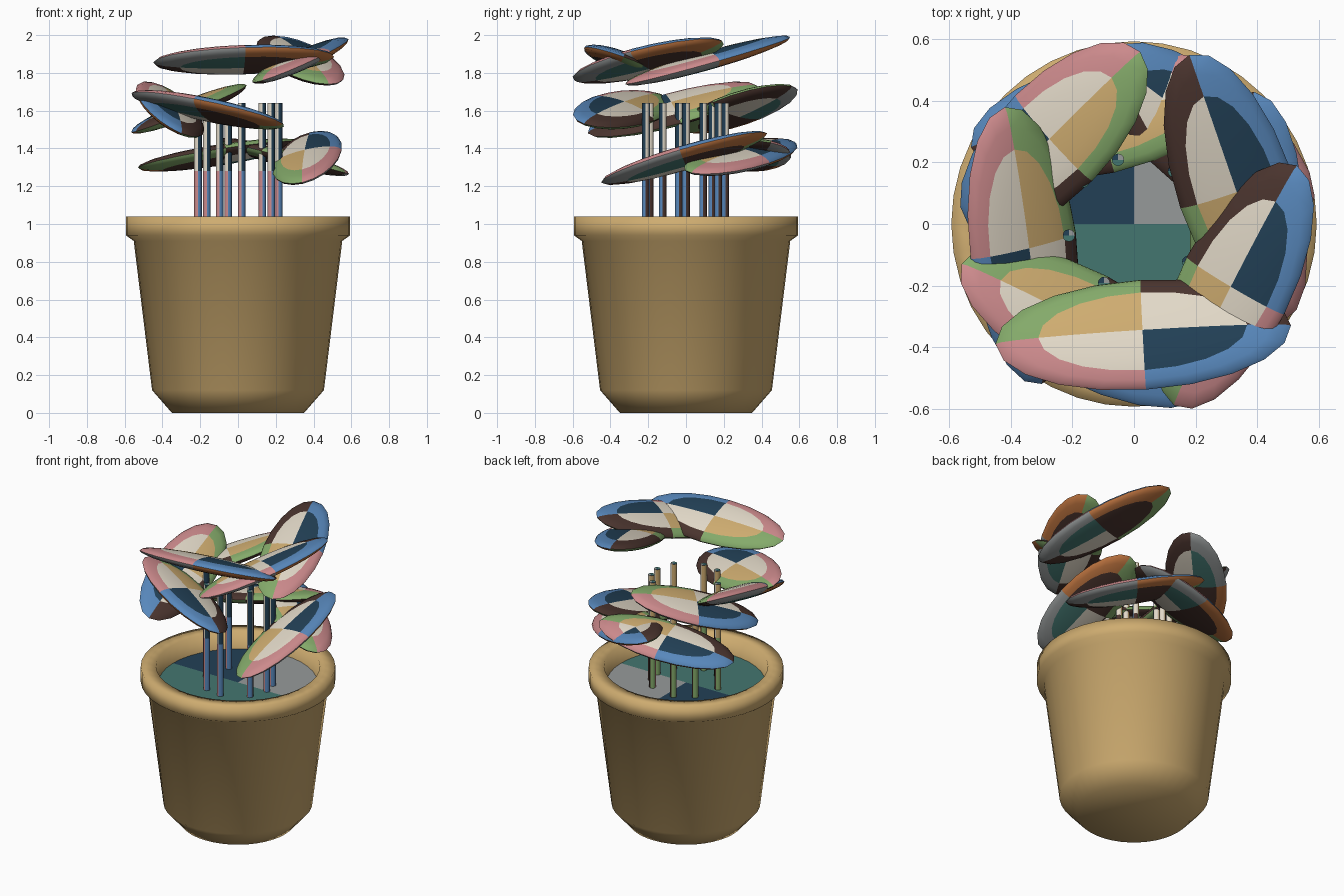
import bpy, bmesh, math
from mathutils import Vector, Matrix

if "Cube" in bpy.data.objects:
    bpy.data.objects.remove(bpy.data.objects["Cube"])

# ---- palette (sRGB bytes converted to linear) ----
RGB = {
    "gold": (206, 172, 112), "white": (226, 217, 200), "navy": (34, 64, 86),
    "pink": (204, 138, 140), "blue": (88, 136, 188), "brown": (74, 52, 46),
    "green": (132, 170, 106), "grey": (150, 154, 154), "orange": (196, 120, 66),
    "teal": (68, 118, 112),
}
NAMES = list(RGB)
MATS = []
for n in NAMES:
    m = bpy.data.materials.new(n)
    m.diffuse_color = [((c / 255 + 0.055) / 1.055) ** 2.4 for c in RGB[n]] + [1]
    m.use_nodes = True
    m.node_tree.nodes["Principled BSDF"].inputs["Base Color"].default_value = m.diffuse_color
    MATS.append(m)

# quadrants in order: (-,-) (+,-) (+,+) (-,+)
TOP_INNER = ("white", "navy", "white", "gold")
TOP_OUTER = ("pink", "blue", "brown", "green")
LOW_OUTER = ("grey", "orange", "green", "brown")
LOW_INNER = ("teal", "brown", "brown", "white")
CAP = ("teal", "teal", "grey", "navy")


def quadrant(p):
    return (0 if p.x < 0 else 1) if p.y < 0 else (3 if p.x < 0 else 2)


def lathe(name, profile, segs, rule, matrix=Matrix(), smooth=50):
    """Spin a (radius, z) profile about z, colour faces by rule, then place it."""
    bm = bmesh.new()
    rings = [[bm.verts.new((r * math.cos(2 * math.pi * i / segs),
                            r * math.sin(2 * math.pi * i / segs), z))
              for i in range(segs)] for r, z in profile]
    for a, b in zip(rings, rings[1:]):
        for i in range(segs):
            j = (i + 1) % segs
            bm.faces.new((a[i], a[j], b[j], b[i]))
    bmesh.ops.remove_doubles(bm, verts=bm.verts, dist=1e-5)
    bm.normal_update()
    for f in bm.faces:
        f.material_index = NAMES.index(rule(f.calc_center_median(), f.normal))
        f.smooth = True
    bm.transform(matrix)
    me = bpy.data.meshes.new(name)
    bm.to_mesh(me)
    bm.free()
    for m in MATS:
        me.materials.append(m)
    ob = bpy.data.objects.new(name, me)
    bpy.context.collection.objects.link(ob)
    with bpy.context.temp_override(object=ob, active_object=ob,
                                   selected_objects=[ob],
                                   selected_editable_objects=[ob]):
        bpy.ops.object.shade_smooth_by_angle(angle=math.radians(smooth))
    return ob


# ---- pot: tapered wall with a thick rim ----
lathe("pot", [(0, 0), (0.35, 0), (0.455, 0.12), (0.552, 0.91), (0.594, 0.94),
              (0.594, 1.04), (0.50, 1.04), (0.48, 0.9)],
      40, lambda c, n: "gold", smooth=100)

# ---- soil disc, coloured by quadrant ----
lathe("soil", [(0.485, 0.90), (0.485, 0.93), (0, 0.93)], 40,
      lambda c, n: CAP[quadrant(c)])


# ---- stems: outer colours below the middle, inner colours above ----
def stem_rule(c, n):
    if n.z > 0.5:
        return CAP[quadrant(c)]
    return (TOP_OUTER if c.z < 1.28 else TOP_INNER)[quadrant(c)]


for k, deg in enumerate((0, 25, 53, 104, 140, 190, 243, 275, 325)):
    a = math.radians(deg)
    lathe(f"stem_{k + 1}",
          [(0.02, 0.9), (0.02, 1.28), (0.02, 1.64), (0, 1.64)], 12, stem_rule,
          Matrix.Translation((0.215 * math.cos(a), 0.215 * math.sin(a), 0)))


# ---- leaves: flattened ellipsoids, tangent to a circle, each rolled a little ----
def leaf_rule(c, n):
    s = c.normalized().z
    q = quadrant(c)
    if s > 0:
        return (TOP_INNER if s > 0.7071 else TOP_OUTER)[q]
    return (LOW_INNER if s < -0.7071 else LOW_OUTER)[q]


BALL = [(math.cos(t), math.sin(t)) for t in
        (math.radians(-90 + 15 * i) for i in range(13))]

# tail tip, head tip, roll in degrees (positive lifts the outer edge)
LEAVES = [
    ((-0.45, -0.39, 1.855), (0.51, -0.33, 1.885), 20),   # upper tier
    ((0.13, -0.59, 1.76), (0.53, 0.19, 1.97), 14),
    ((0.48, -0.32, 1.74), (0.18, 0.55, 1.99), 0),
    ((-0.56, -0.13, 1.68), (0.24, -0.54, 1.53), 18),     # middle tier
    ((-0.42, 0.38, 1.73), (-0.30, -0.52, 1.48), 22),
    ((0.02, 0.56, 1.73), (-0.54, 0.00, 1.49), -10),
    ((0.34, -0.45, 1.22), (0.39, 0.43, 1.48), 14),       # lower tier
    ((0.57, 0.03, 1.27), (-0.10, 0.55, 1.44), -10),
    ((0.33, 0.45, 1.43), (-0.53, 0.25, 1.30), -12),
]
for k, (tail, head, roll) in enumerate(LEAVES):
    tail, head = Vector(tail), Vector(head)
    mid = (tail + head) / 2
    x = (head - tail).normalized()
    out = Vector((mid.x, mid.y, 0))
    out = (out - x * out.dot(x)).normalized()
    up = x.cross(-out)
    r = math.radians(roll)
    y = -(out * math.cos(r) + up * math.sin(r))
    z = x.cross(y)
    rot = Matrix((x, y, z)).transposed().to_4x4()
    size = Matrix.Diagonal(((head - tail).length / 2, 0.19, 0.047, 1))
    lathe(f"leaf_{k + 1}", BALL, 20, leaf_rule,
          Matrix.Translation(mid) @ rot @ size)
